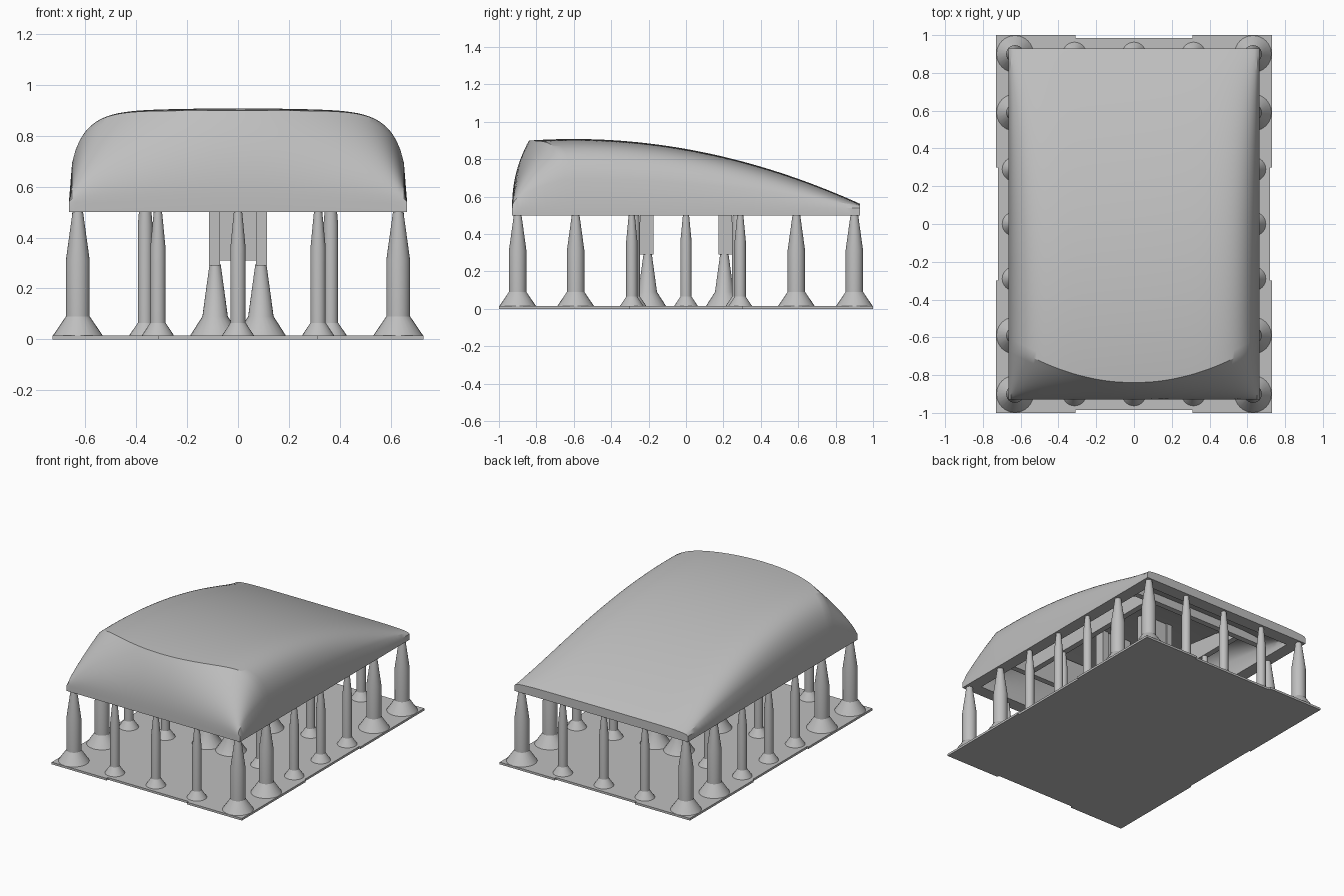
import bpy, bmesh
from math import radians
from mathutils import Vector

cube = bpy.data.objects.get("Cube")
if cube:
    bpy.data.objects.remove(cube, do_unlink=True)

grey = bpy.data.materials.new("plain_grey")
grey.use_nodes = True
grey.diffuse_color = (0.52, 0.52, 0.52, 1)
grey.node_tree.nodes["Principled BSDF"].inputs["Base Color"].default_value = (0.52, 0.52, 0.52, 1)


def finish(name, bm, smooth=True):
    bmesh.ops.recalc_face_normals(bm, faces=bm.faces)
    mesh = bpy.data.meshes.new(name)
    bm.to_mesh(mesh)
    bm.free()
    mesh.materials.append(grey)
    obj = bpy.data.objects.new(name, mesh)
    bpy.context.collection.objects.link(obj)
    if smooth:
        bpy.ops.object.select_all(action='DESELECT')
        obj.select_set(True)
        bpy.context.view_layer.objects.active = obj
        bpy.ops.object.shade_smooth_by_angle(angle=radians(32))
    return obj


def extrude_outline(name, points, z0, z1):
    bm = bmesh.new()
    face = bm.faces.new([bm.verts.new((x, y, z0)) for x, y in points])
    new = bmesh.ops.extrude_face_region(bm, geom=[face])["geom"]
    for v in new:
        if isinstance(v, bmesh.types.BMVert):
            v.co.z = z1
    return finish(name, bm, False)


def box(name, x0, x1, y0, y1, z0, front_top, back_top):
    bm = bmesh.new()
    bmesh.ops.create_cube(bm, size=1)
    for v in bm.verts:
        back = v.co.y > 0
        top = back_top if back else front_top
        v.co = Vector((x1 if v.co.x > 0 else x0, y1 if back else y0,
                       top if v.co.z > 0 else z0))
    return finish(name, bm, False)


def lathe(name, x, y, profile, sides=24):
    bm = bmesh.new()
    for (r0, z0), (r1, z1) in zip(profile, profile[1:]):
        bmesh.ops.create_cone(bm, segments=sides, radius1=r0, radius2=r1, depth=z1 - z0)
        for v in bm.verts[-2 * sides:]:
            v.co += Vector((x, y, (z0 + z1) / 2))
    bmesh.ops.remove_doubles(bm, verts=bm.verts, dist=0.0005)
    # remove the discs left between stacked sections
    inner = [f for f in bm.faces if len(f.verts) == sides
             and profile[0][1] + 0.001 < f.calc_center_median().z < profile[-1][1] - 0.001]
    bmesh.ops.delete(bm, geom=inner, context='FACES_ONLY')
    return finish(name, bm)


# Domed cover: front face and sloping crown meet in a curved crease
HX, HY, RIM, BOTTOM = 0.665, 0.93, 0.54, 0.5
NX, NF, NB = 64, 14, 40


def cover_point(i, j):
    u = 1 - 2 * i / NX
    u = (abs(u) ** 0.6) * (1 if u > 0 else -1)
    x = -u * HX
    crease = -HY + 0.09 + 0.14 * (x / 0.55) ** 2
    if j <= NF:
        t = (j / NF) ** 2
        y, front = -HY + (crease + HY) * t, t ** 0.45
    else:
        y, front = crease + (HY - crease) * (j - NF) / NB, 1
    top = 0.908 - 0.148 * (y + 0.6) ** 2
    side = max(0, 1 - abs(u) ** 8) ** 0.42 * (1 - 0.05 * u * u)
    return Vector((x, y, RIM + (top - RIM) * side * front))


bm = bmesh.new()
NY = NF + NB
border = ([(i, 0) for i in range(NX)] + [(NX, j) for j in range(NY)]
          + [(i, NY) for i in range(NX, 0, -1)] + [(0, j) for j in range(NY, 0, -1)])
loops = []
for hollow in (False, True):
    grid = {}
    for i in range(NX + 1):
        for j in range(NY + 1):
            p = cover_point(i, j)
            if hollow:
                p = Vector((p.x * 0.87, p.y * 0.905, BOTTOM + (p.z - BOTTOM) * 0.78))
            grid[i, j] = bm.verts.new(p)
    for i in range(NX):
        for j in range(NY):
            bm.faces.new((grid[i, j], grid[i + 1, j], grid[i + 1, j + 1], grid[i, j + 1]))
    upper = [grid[k] for k in border]
    lower = [bm.verts.new((v.co.x, v.co.y, BOTTOM)) for v in upper]
    loops += [(upper, lower)]
(outer_up, outer_low), (inner_up, inner_low) = loops
for a, b in ((outer_up, outer_low), (outer_low, inner_low), (inner_low, inner_up)):
    for k in range(len(a)):
        n = (k + 1) % len(a)
        bm.faces.new((a[k], a[n], b[n], b[k]))
finish("cover", bm)

# Stiffening ribs inside the cover
box("front_rib", -0.56, 0.56, -0.65, -0.61, 0.58, 0.8, 0.8)
box("back_rib", -0.56, 0.56, 0.61, 0.65, 0.56, 0.65, 0.65)
for side, s in (("left", 1), ("right", -1)):
    box(side + "_rib", s * 0.365 - 0.02, s * 0.365 + 0.02, -0.62, 0.62, 0.58, 0.82, 0.66)

# Two grooved mounting prongs
for name, y, top in (("front", -0.21, 0.8), ("back", 0.21, 0.75)):
    for side, s in (("left", 1), ("right", -1)):
        box(f"{name}_{side}_prong_edge", s * 0.0925 - 0.0225, s * 0.0925 + 0.0225,
            y - 0.036, y + 0.036, 0.29, top, top)
    box(name + "_prong_web", -0.075, 0.075, y - 0.026, y + 0.026, 0.31, top, top)

# Base plate with shallow notches along its edges
quarter = [(0.72, 0.3), (0.73, 0.3), (0.73, 1), (0.31, 1), (0.31, 0.985)]
half = quarter + [(-x, y) for x, y in reversed(quarter)]
extrude_outline("base_plate", half + [(-x, -y) for x, y in half], 0, 0.015)

# Support pillars
BIG = [(0.1, 0.012), (0.047, 0.09), (0.047, 0.31), (0.02, 0.505)]
SMALL = [(0.065, 0.012), (0.03, 0.065), (0.03, 0.36), (0.016, 0.505)]
INNER = [(0.065, 0.012), (0.029, 0.065), (0.029, 0.45), (0.016, 0.6)]
PRONG = [(0.1, 0.012), (0.05, 0.09), (0.022, 0.295)]
for s in (1, -1):
    for y in (-0.9, -0.59, 0.59, 0.9):
        lathe("large_pillar", s * 0.63, y, BIG)
    for y in (-0.29, 0, 0.29):
        lathe("side_pillar", s * 0.635, y, SMALL)
    for x in (-0.315, 0, 0.315):
        lathe("end_pillar", x, s * 0.9, SMALL)
    for t in (1, -1):
        lathe("inner_pillar", s * 0.365, t * 0.275, INNER)
        lathe("prong_pillar", s * 0.09, t * 0.205, PRONG)
